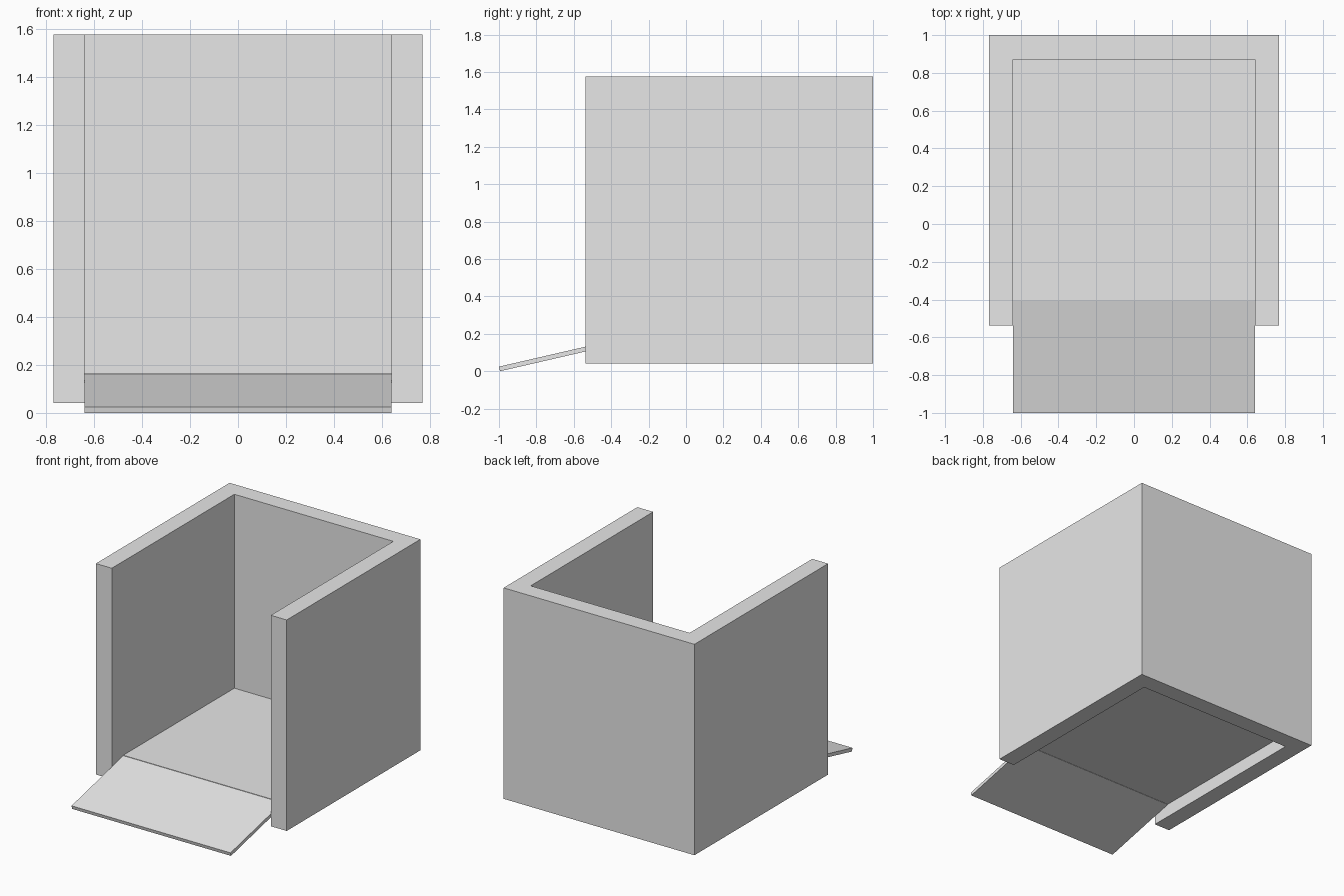
import bpy, bmesh, math

if "Cube" in bpy.data.objects:
    bpy.data.objects.remove(bpy.data.objects["Cube"])

grey = bpy.data.materials.new("plain grey")
grey.diffuse_color = (0.8, 0.8, 0.8, 1)
grey.use_nodes = True
grey.node_tree.nodes["Principled BSDF"].inputs["Base Color"].default_value = grey.diffuse_color

def extrude_profile(name, points, axis, start, length):
    """Extrude a flat outline along z, or along x for a (y, z) outline."""
    place = (lambda a, b: (a, b, start)) if axis == "z" else (lambda a, b: (start, a, b))
    bm = bmesh.new()
    face = bm.faces.new([bm.verts.new(place(a, b)) for a, b in points])
    new = bmesh.ops.extrude_face_region(bm, geom=[face])["geom"]
    offset = (0, 0, length) if axis == "z" else (length, 0, 0)
    bmesh.ops.translate(bm, vec=offset,
                        verts=[g for g in new if isinstance(g, bmesh.types.BMVert)])
    bmesh.ops.recalc_face_normals(bm, faces=bm.faces)
    mesh = bpy.data.meshes.new(name)
    bm.to_mesh(mesh)
    bm.free()
    mesh.materials.append(grey)
    obj = bpy.data.objects.new(name, mesh)
    bpy.context.collection.objects.link(obj)
    return obj

outer, inner, front, back = 0.768, 0.64, -0.537, 1.0
hinge = -0.405

# U-shaped wall: two sides and a back, open at the front
extrude_profile("walls", [(-outer, front), (-inner, front), (-inner, back - 0.128),
                          (inner, back - 0.128), (inner, front), (outer, front),
                          (outer, back), (-outer, back)], "z", 0.041, 1.535)

# Raised floor between the walls
extrude_profile("floor", [(hinge, 0.14), (back - 0.128, 0.14),
                          (back - 0.128, 0.165), (hinge, 0.165)], "x", -inner, 2 * inner)

# Sloping entry ramp
tilt, run, thick = math.radians(13), 0.612, 0.025
c, s = math.cos(tilt), math.sin(tilt)
y0, z0 = -1 + thick * s, 0.003
extrude_profile("ramp", [(y0, z0), (y0 + run * c, z0 + run * s),
                         (y0 + run * c - thick * s, z0 + run * s + thick * c),
                         (y0 - thick * s, z0 + thick * c)], "x", -inner, 2 * inner)
for obj in bpy.data.objects:
    if obj.name == "ramp":
        obj.location.z = -0.003  # rests on the ground
